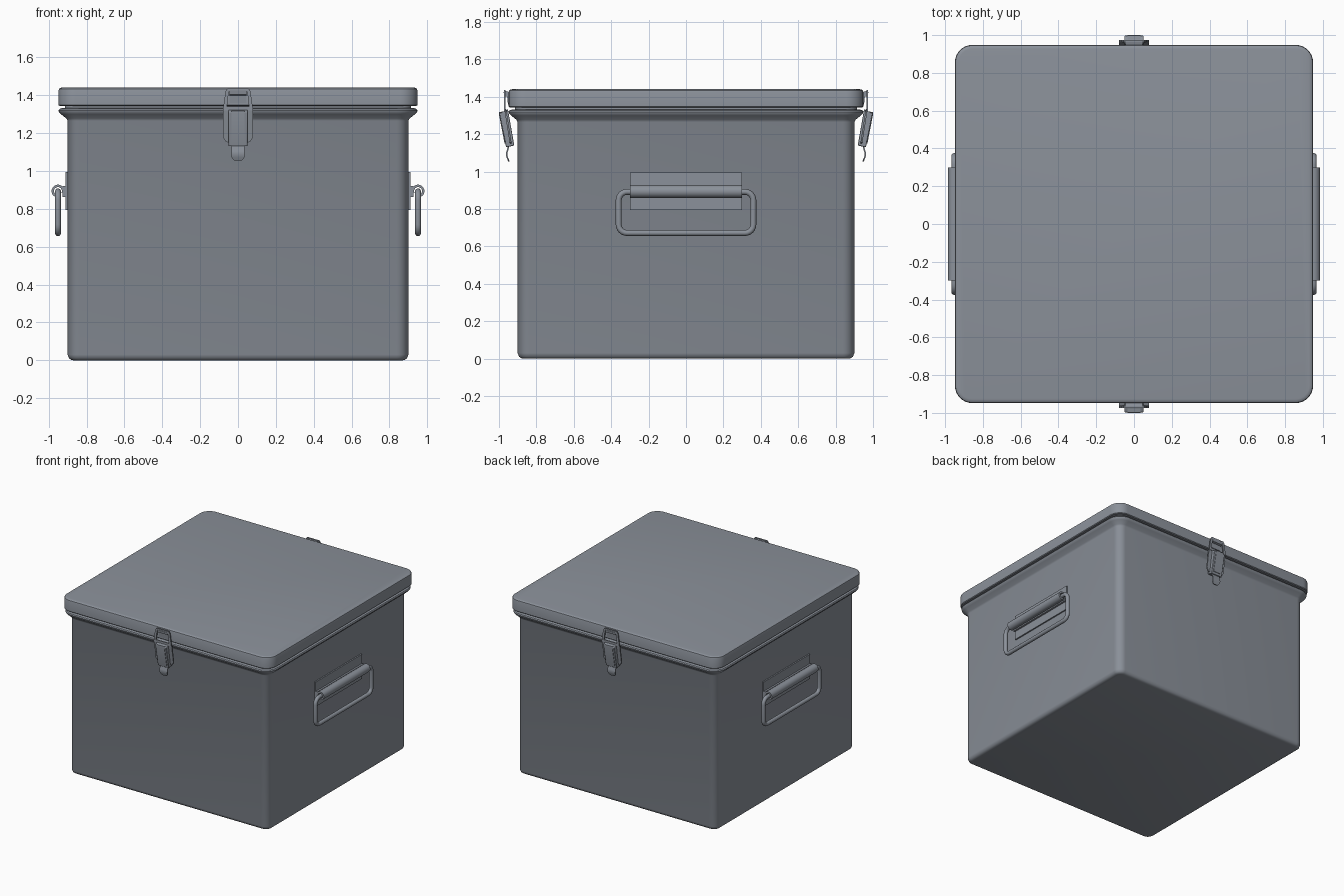
import bpy, bmesh
from math import sin, cos, pi, radians

if "Cube" in bpy.data.objects:
    bpy.data.objects.remove(bpy.data.objects["Cube"])

# Blue-grey painted steel, shared by every part
steel = bpy.data.materials.new("painted_steel")
steel.diffuse_color = (0.26, 0.285, 0.325, 1)
steel.use_nodes = True
steel.node_tree.nodes["Principled BSDF"].inputs["Base Color"].default_value = steel.diffuse_color


def finish(name, bm, mirror=None):
    bmesh.ops.recalc_face_normals(bm, faces=bm.faces)
    me = bpy.data.meshes.new(name)
    bm.to_mesh(me)
    bm.free()
    me.materials.append(steel)
    ob = bpy.data.objects.new(name, me)
    bpy.context.collection.objects.link(ob)
    bpy.context.view_layer.objects.active = ob
    for o in bpy.context.selected_objects:
        o.select_set(False)
    ob.select_set(True)
    bpy.ops.object.shade_smooth_by_angle(angle=radians(35))
    if mirror:
        m = ob.modifiers.new("mirror", 'MIRROR')
        m.use_axis = [a == mirror for a in "XYZ"]
    return ob


def rounded_square(half, z, core, n=8):
    r = half - core
    pts = []
    for k, (sx, sy) in enumerate([(1, 1), (-1, 1), (-1, -1), (1, -1)]):
        for i in range(n + 1):
            a = k * pi / 2 + i * pi / 2 / n
            pts.append((sx * core + r * cos(a), sy * core + r * sin(a), z))
    return pts


def bridge(bm, rings, closed=False):
    for a, b in zip(rings, rings[1:] + (rings[:1] if closed else [])):
        for i in range(len(a)):
            j = (i + 1) % len(a)
            bm.faces.new((a[i], a[j], b[j], b[i]))


def loft(name, profile, core):
    bm = bmesh.new()
    rings = [[bm.verts.new(p) for p in rounded_square(h, z, core)] for h, z in profile]
    bridge(bm, rings)
    bm.faces.new(rings[0])
    bm.faces.new(rings[-1])
    return finish(name, bm)


def prism(name, pts, half, axis, bevel=0):
    """Extrude a (sideways, height) outline symmetrically along x or y."""
    bm = bmesh.new()
    rings = [[bm.verts.new((s, u, v) if axis == 'X' else (u, s, v)) for u, v in pts]
             for s in (-half, half)]
    bridge(bm, rings)
    bm.faces.new(rings[0])
    bm.faces.new(rings[1])
    ob = finish(name, bm, mirror='Y' if axis == 'X' else 'X')
    if bevel:
        b = ob.modifiers.new("bevel", 'BEVEL')
        b.width, b.segments = bevel, 2
    return ob


def rect(u0, u1, v0, v1):
    return [(u0, v0), (u1, v0), (u1, v1), (u0, v1)]


# Box with rounded base and flared rim
loft("box_body", [(0.87, 0), (0.882, 0.003), (0.893, 0.011), (0.9, 0.03), (0.9, 1.265),
                  (0.907, 1.278), (0.935, 1.3), (0.946, 1.312), (0.948, 1.32),
                  (0.943, 1.328), (0.93, 1.332)], 0.838)
# Seal between rim and lid
loft("seal", [(0.915, 1.325), (0.915, 1.35)], 0.85)
# Lid
loft("lid", [(0.925, 1.343), (0.942, 1.343), (0.948, 1.348), (0.948, 1.425),
             (0.945, 1.434), (0.938, 1.439), (0.927, 1.441)], 0.856)

# Handle mounting plates and rolled hinge sleeves
prism("handle_plate", rect(0.895, 0.911, 0.795, 0.995), 0.30, 'Y')
HX, HZ = 0.951, 0.894
angles = [radians(205 - i * 17) for i in range(20)]
roll = [(HX + 0.034 * cos(a), HZ + 0.034 * sin(a)) for a in angles]
roll += [(HX + 0.021 * cos(a), HZ + 0.021 * sin(a)) for a in reversed(angles)]
prism("handle_sleeve", roll, 0.30, 'Y')
prism("handle_web", rect(0.905, 0.926, 0.862, 0.92), 0.30, 'Y')

# Handle ring: tube swept around a rounded rectangle
bm = bmesh.new()
rings = []
hw, hh, cr, tr, zc = 0.36, 0.110, 0.045, 0.016, 0.782
for k, (sy, sz) in enumerate([(1, 1), (-1, 1), (-1, -1), (1, -1)]):
    for i in range(7):
        a = k * pi / 2 + i * pi / 12
        cy, cz = sy * (hw - cr), zc + sz * (hh - cr)
        ring = []
        for j in range(12):
            t = j * pi / 6
            r = cr + tr * cos(t)
            ring.append(bm.verts.new((HX + tr * sin(t), cy + r * cos(a), cz + r * sin(a))))
        rings.append(ring)
bridge(bm, rings, closed=True)
finish("handle_ring", bm, mirror='X')

# Latch catch on the lid: base and hooked lip
prism("latch_catch", [(-0.94, 1.36), (-0.952, 1.36), (-0.956, 1.40), (-0.972, 1.405),
                      (-0.975, 1.425), (-0.968, 1.432), (-0.94, 1.425)], 0.045, 'X')

# Latch link: tapered open frame over the catch
bm = bmesh.new()
outer = [(-0.055, 1.436), (-0.066, 1.42), (-0.08, 1.32), (0.08, 1.32), (0.066, 1.42), (0.055, 1.436)]
inner = [(-0.046, 1.42), (-0.05, 1.41), (-0.058, 1.34), (0.058, 1.34), (0.05, 1.41), (0.046, 1.42)]
bridge(bm, [[bm.verts.new((x, y, z)) for x, z in loop]
            for loop, y in ((outer, -0.964), (inner, -0.964), (inner, -0.974), (outer, -0.974))],
       closed=True)
finish("latch_link", bm, mirror='Y')

# Latch side wings, folded back towards the box
bm = bmesh.new()
wing = [(0.05, 1.335), (0.08, 1.32), (0.08, 1.18), (0.065, 1.155), (0.05, 1.15)]
wing += [(-x, z) for x, z in reversed(wing)]
rings = [[bm.verts.new((x, -0.932 - (z - 1.15) * 0.16 - d, z))
          for x, z in wing] for d in (0, 0.01)]
bridge(bm, rings)
bm.faces.new(rings[0])
bm.faces.new(rings[1])
finish("latch_wings", bm, mirror='Y')

# Latch lever body, tilted out at the top
prism("latch_lever", [(-0.952, 1.333), (-0.998, 1.312), (-0.962, 1.13), (-0.918, 1.14)],
      0.05, 'X', 0.004)
# Raised rib on the lever face
prism("latch_rib", [(-0.96, 1.325), (-0.999, 1.318), (-1.0, 1.305), (-0.97, 1.15), (-0.95, 1.15)],
      0.035, 'X')

# Curled finger tab with rounded end
bm = bmesh.new()
path = [(-0.944, 1.15, 0.035), (-0.947, 1.125, 0.035), (-0.953, 1.105, 0.035),
        (-0.955, 1.088, 0.035), (-0.950, 1.072, 0.033), (-0.945, 1.060, 0.026), (-0.943, 1.054, 0.016)]
rings = [[bm.verts.new(p) for p in ((-w, y, z), (w, y, z), (w, y - 0.008, z), (-w, y - 0.008, z))]
         for y, z, w in path]
bridge(bm, rings)
bm.faces.new(rings[0])
bm.faces.new(rings[-1])
finish("latch_tab", bm, mirror='Y')
